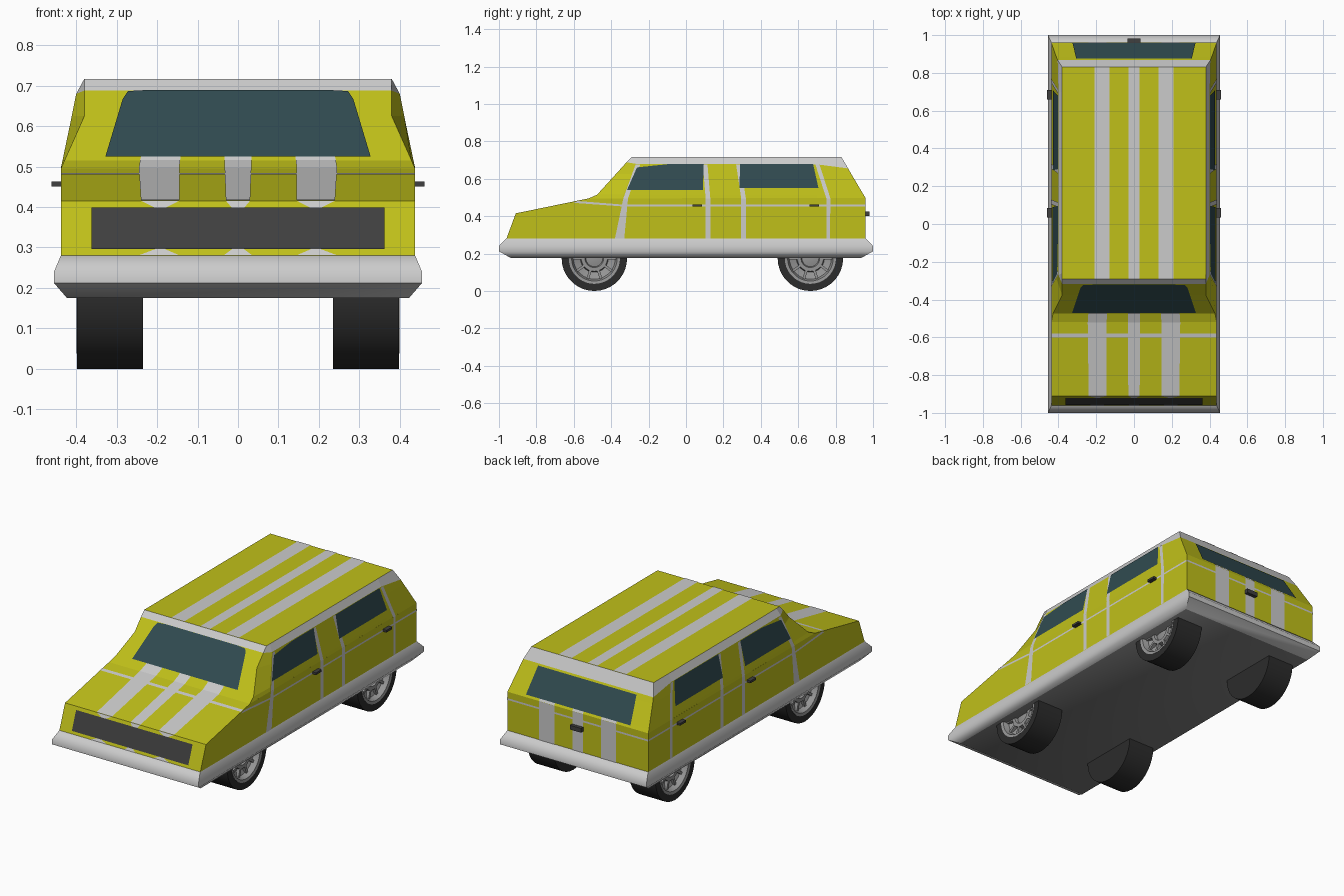
import bpy, math
from mathutils import Vector

if "Cube" in bpy.data.objects:
    bpy.data.objects.remove(bpy.data.objects["Cube"])


def material(name, r, g, b):
    m = bpy.data.materials.new(name)
    m.diffuse_color = (r, g, b, 1)
    m.use_nodes = True
    m.node_tree.nodes["Principled BSDF"].inputs["Base Color"].default_value = m.diffuse_color
    return m


YELLOW = material("yellow_paint", 0.53, 0.53, 0.01)
SILVER = material("light_grey_trim", 0.62, 0.62, 0.62)
GLASS = material("dark_glass", 0.03, 0.07, 0.08)
DARK = material("dark_plastic", 0.05, 0.05, 0.05)
TYRE = material("tyre_rubber", 0.025, 0.025, 0.025)
FLOOR = material("floor_grey", 0.2, 0.2, 0.2)
RIM = material("rim_grey", 0.3, 0.3, 0.3)


def mesh(name, verts, faces, mats, index=None, smooth=None):
    me = bpy.data.meshes.new(name)
    me.from_pydata([tuple(v) for v in verts], [], faces)
    for m in mats:
        me.materials.append(m)
    for p, i in zip(me.polygons, index or []):
        p.material_index = i
    ob = bpy.data.objects.new(name, me)
    bpy.context.collection.objects.link(ob)
    if smooth:
        bpy.ops.object.select_all(action='DESELECT')
        ob.select_set(True)
        bpy.context.view_layer.objects.active = ob
        bpy.ops.object.shade_smooth_by_angle(angle=math.radians(smooth))
    return ob


def ring_faces(levels, n):
    return [(a * n + i, a * n + (i + 1) % n, (a + 1) * n + (i + 1) % n, (a + 1) * n + i)
            for a in range(levels - 1) for i in range(n)]


def panels(name, polys, mat, gap=0.002):
    """Flat inlays, lifted slightly off the bodywork and facing outwards."""
    verts, faces = [], []
    for poly in polys:
        pts = [Vector(p) for p in poly]
        centre = sum(pts, Vector()) / len(pts)
        n = Vector()
        for a, b in zip(pts, pts[1:] + pts[:1]):
            n += (a - centre).cross(b - centre)
        if n.dot(centre - Vector((0, 0.1, 0.38))) < 0:
            pts.reverse()
            n = -n
        n.normalize()
        faces.append(tuple(range(len(verts), len(verts) + len(pts))))
        verts += [p + n * gap for p in pts]
    return mesh(name, verts, faces, [mat])


def box(name, c, s, mat):
    v = [(c[0] + sx * s[0] / 2, c[1] + sy * s[1] / 2, c[2] + sz * s[2] / 2)
         for sz in (-1, 1) for sx, sy in ((-1, -1), (1, -1), (1, 1), (-1, 1))]
    return mesh(name, v, ring_faces(2, 4) + [(3, 2, 1, 0), (4, 5, 6, 7)], [mat])


# Bumper and sill skirt running round the car
v = []
for x, y, z in [(.423, .935, .175), (.455, 1, .212), (.455, 1, .24), (.438, .962, .28)]:
    v += [(-x, -y, z), (x, -y, z), (x, y, z), (-x, y, z)]
f = ring_faces(4, 4) + [(3, 2, 1, 0), (12, 13, 14, 15)]
mesh("bumper_skirt", v, f, [SILVER, FLOOR], [0] * 12 + [1, 0], smooth=55)

# Lower body with nose and bonnet
prof = [(-.96, .28), (.96, .28), (.96, .497), (-.52, .495), (-.91, .415)]
v = [(s * .438, y, z) for s in (-1, 1) for y, z in prof]
f = [(i, i + 5, (i + 1) % 5 + 5, (i + 1) % 5) for i in range(5)]
mesh("lower_body", v, f + [(0, 1, 2, 3, 4), (9, 8, 7, 6, 5)], [YELLOW])

# Cabin: front pillar, side front, side rear and tail corner at each level
levels = [
    [(.438, -.52, .495), (.438, -.34, .495), (.438, .70, .495), (.438, .96, .497)],
    [(.429, -.475, .515), (.434, -.335, .515), (.434, .70, .515), (.434, .949, .515)],
    [(.38, -.375, .625), (.411, -.29, .625), (.411, .70, .625), (.411, .884, .625)],
    [(.38, -.318, .688), (.40, -.27, .68), (.40, .70, .677), (.404, .867, .655)],
    [(.38, -.29, .717), (.38, -.26, .717), (.38, .70, .717), (.38, .83, .717)]]
v = []
for lv in levels:
    v += lv + [(-x, y, z) for x, y, z in reversed(lv)]
f = ring_faces(5, 8)
mesh("cabin", v, f + [tuple(range(32, 40))], [YELLOW, SILVER], [0] * 24 + [1] * 8 + [0])


def side_x(z):
    if z <= .495:
        return .438
    return .438 - (z - .495) * .2054


def side(s, pts):
    return [(s * side_x(z), y, z) for y, z in pts]


# Side windows
for s, label in ((-1, "left"), (1, "right")):
    panels(label + "_front_window", [side(s, [(-.315, .54), (.09, .54), (.095, .677),
                                             (-.10, .677), (-.262, .66)])], GLASS, .003)
    panels(label + "_rear_window", [side(s, [(.285, .55), (.708, .55), (.68, .677),
                                            (.29, .677)])], GLASS, .003)
    # Door seams: (y at sill, y at belt, y at roof, width at sill, width above)
    quads = []
    for a, b, c, w0, w in [(-.38, -.335, -.27, .05, .025), (.105, .105, .09, .025, .025),
                           (.295, .295, .268, .025, .025), (.75, .75, .692, .02, .022)]:
        rows = [(a, w0, .28), (b, w, .495), (c, w, .675)]
        for (p, pw, z0), (q, qw, z1) in zip(rows, rows[1:]):
            quads.append(side(s, [(p, z0), (p + pw, z0), (q + qw, z1), (q, z1)]))
    # Belt line
    quads.append(side(s, [(-.34, .452), (.96, .452), (.96, .462), (-.34, .462)]))
    quads.append(side(s, [(-.60, .471), (-.34, .452), (-.34, .462), (-.58, .481)]))
    panels(label + "_side_trim", quads, SILVER)
    for y, part in ((.06, "front"), (.685, "rear")):
        box(f"{label}_{part}_handle", (s * .449, y, .457), (.024, .05, .012), DARK)

# Bonnet and tail cross lines
panels("cross_lines", [[(-.438, -.60, .4786), (.438, -.60, .4786), (.438, -.58, .4827), (-.438, -.58, .4827)],
                       [(-.438, .96, .452), (.438, .96, .452), (.438, .96, .462), (-.438, .96, .462)]], SILVER)

# Lengthwise stripes: (y, z, inner x, outer x, half width of the middle stripe)
runs = [[(-.96, .28, .145, .245, .035), (-.954, .295, .18, .205, .015), (-.917, .397, .18, .205, .015),
         (-.91, .415, .145, .24, .03), (-.52, .495, .145, .245, .033), (-.475, .515, .143, .242, .033),
         (-.468, .523, .142, .24, .033)],
        [(-.29, .717, .13, .21, .03), (.83, .717, .13, .21, .03)],
        [(.96, .28, .145, .24, .033), (.96, .497, .145, .24, .033), (.953, .51, .145, .24, .033)]]
quads = []
for run in runs:
    for (y0, z0, i0, o0, m0), (y1, z1, i1, o1, m1) in zip(run, run[1:]):
        for a, b, c, d in ((-m0, m0, m1, -m1), (i0, o0, o1, i1), (-o0, -i0, -i1, -o1)):
            quads.append([(a, y0, z0), (b, y0, z0), (c, y1, z1), (d, y1, z1)])
panels("racing_stripes", quads, SILVER)


# Windscreen, rear window and grille
def glass(name, pts, y_at, mat):
    half = [(x, y_at(z), z) for x, z in pts]
    panels(name, [half + [(-x, y, z) for x, y, z in reversed(half)]], mat, .004)


glass("windscreen", [(.328, .522), (.285, .665), (.272, .684), (.22, .687)],
      lambda z: -.475 + (z - .515) / 1.1, GLASS)
glass("rear_window", [(.325, .508), (.306, .645)], lambda z: .96 - (z - .497) * .59, GLASS)
glass("grille", [(.362, .295), (.362, .398)], lambda z: -.96 + (z - .28) * .37, DARK)
box("tailgate_handle", (0, .97, .413), (.068, .024, .024), DARK)


# Wheels: lathed tyre and dished rim with spokes
def lathe(name, prof, s, y, mat, n=36):
    v = [(s * x, y + r * math.cos(2 * math.pi * i / n), .175 + r * math.sin(2 * math.pi * i / n))
         for x, r in prof for i in range(n)]
    f = ring_faces(len(prof), n)
    f += [tuple(range(n)), tuple(range((len(prof) - 1) * n, len(prof) * n))]
    f = [q[::-1] for q in f] if s > 0 else f
    return mesh(name, v, f, [mat], smooth=30)


for s, a in ((-1, "left"), (1, "right")):
    for y, b in ((-.49, "front"), (.665, "rear")):
        lathe(f"{a}_{b}_tyre", [(.235, .175), (.398, .175), (.398, .137), (.34, .125)], s, y, TYRE)
        lathe(f"{a}_{b}_rim", [(.345, .13), (.399, .137), (.396, .122), (.365, .112), (.35, .075),
                               (.375, .07), (.375, .05), (.36, .045), (.365, .02)], s, y, RIM)
        for k in range(10):
            t = 2 * math.pi * k / 10
            ob = box(f"{a}_{b}_spoke_{k}", (0, .092, 0), (.02, .06, .014), RIM)
            ob.rotation_euler = (t, 0, 0)
            ob.location = (s * .365, y, .175)
